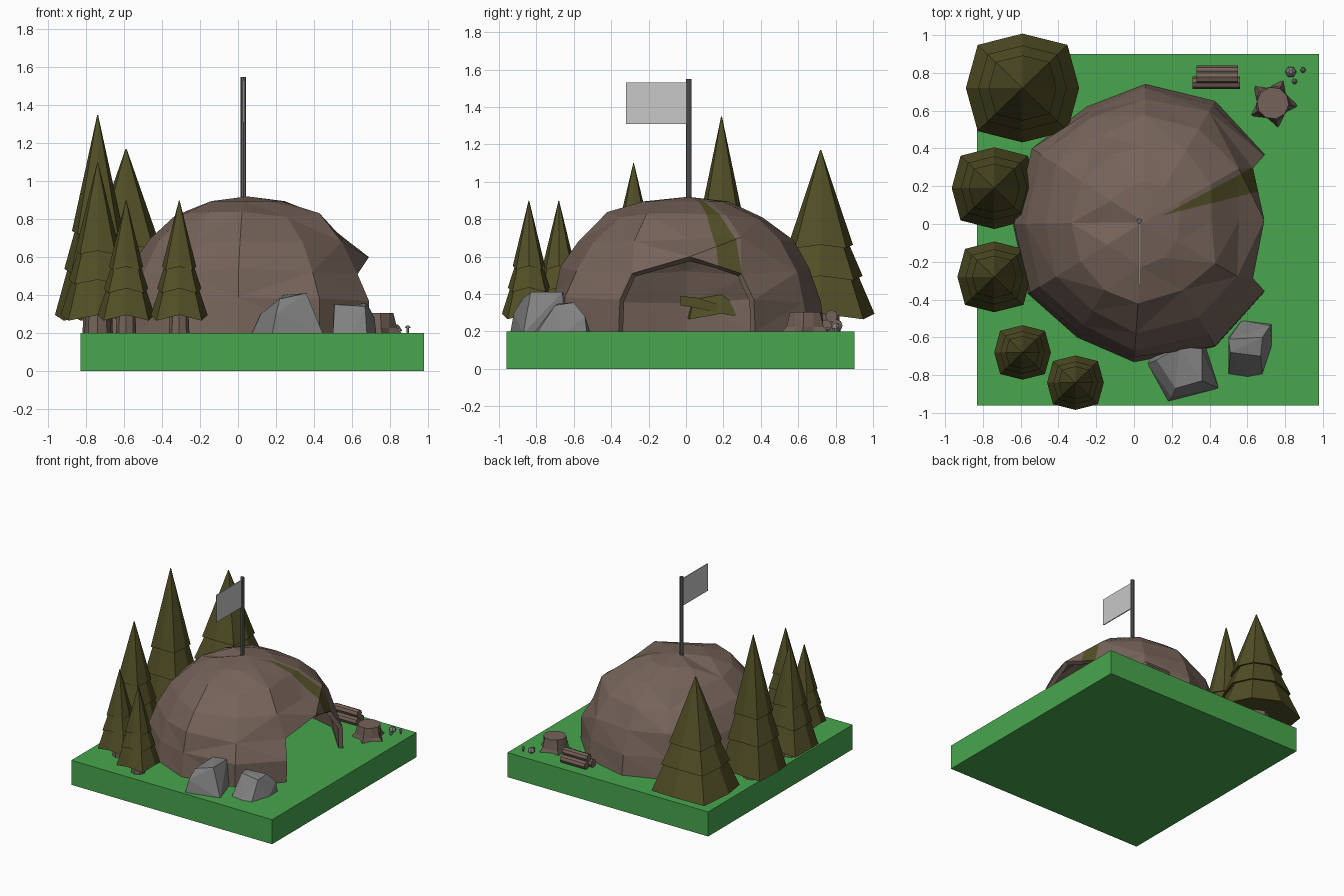
import bpy, bmesh, math, random
from mathutils import Vector

if "Cube" in bpy.data.objects:
    bpy.data.objects.remove(bpy.data.objects["Cube"])
random.seed(4)


def mat(name, c):
    m = bpy.data.materials.new(name)
    m.diffuse_color = (*c, 1)
    m.use_nodes = True
    m.node_tree.nodes["Principled BSDF"].inputs["Base Color"].default_value = m.diffuse_color
    return m


GREEN = mat("grass green", (0.065, 0.38, 0.074))
BROWN = mat("earth brown", (0.178, 0.125, 0.1))
OLIVE = mat("olive foliage", (0.083, 0.078, 0.019))
GREY = mat("stone grey", (0.22, 0.22, 0.22))
DARK = mat("pole grey", (0.12, 0.12, 0.125))
LIGHT = mat("flag light grey", (0.58, 0.58, 0.58))


def finish(bm, name, *mats, recalc=True):
    if recalc:
        bmesh.ops.recalc_face_normals(bm, faces=bm.faces[:])
    me = bpy.data.meshes.new(name)
    bm.to_mesh(me)
    bm.free()
    for m in mats:
        me.materials.append(m)
    ob = bpy.data.objects.new(name, me)
    bpy.context.collection.objects.link(ob)
    return ob


def box(name, lo, hi, m):
    bm = bmesh.new()
    bmesh.ops.create_cube(bm, size=1)
    for v in bm.verts:
        v.co = [(a + b) / 2 + c * (b - a) for a, b, c in zip(lo, hi, v.co)]
    return finish(bm, name, m)


def rings(bm, loops):
    """Closed solid skinned through equal-length loops of points."""
    vs = [[bm.verts.new(p) for p in lp] for lp in loops]
    n = len(vs[0])
    for a, b in zip(vs, vs[1:]):
        for i in range(n):
            j = (i + 1) % n
            bm.faces.new((a[i], a[j], b[j], b[i]))
    bm.faces.new(vs[0][::-1])
    bm.faces.new(vs[-1])


def circle(x, y, z, r, n):
    return [(x + r * math.cos(2 * math.pi * i / n), y + r * math.sin(2 * math.pi * i / n), z)
            for i in range(n)]


def hull(name, pts, m):
    bm = bmesh.new()
    for p in pts:
        bm.verts.new(p)
    r = bmesh.ops.convex_hull(bm, input=bm.verts[:])
    bmesh.ops.delete(bm, geom=[g for g in r["geom_interior"] if isinstance(g, bmesh.types.BMVert)],
                     context='VERTS')
    return finish(bm, name, m)


# Ground slab
box("ground_slab", (-0.83, -0.96, 0), (0.98, 0.90, 0.2), GREEN)

# Cave dome: twelve-sided shell with an open mouth towards +x
outline = [(.69, .02), (.69, .37), (.43, .65), (.06, .74), (-.25, .62), (-.54, .40),
           (-.64, .0), (-.56, -.37), (-.30, -.60), (.0, -.73), (.43, -.65), (.69, -.36)]
levels = [(.2, 1), (.37, .98), (.53, .9), (.69, .77), (.82, .57), (.895, .3)]
cx, cy = 0.05, 0.01
bm = bmesh.new()
grid = []
for k, (z, s) in enumerate(levels):
    row = []
    for i, (x, y) in enumerate(outline):
        mouth = k < 3 and i in (0, 1, 11)
        j = 0 if mouth or k == 0 else random.uniform(-.025, .025)
        dz = 0 if mouth or k == 0 else random.uniform(-.02, .02) * (k < 5)
        px, py = cx + (x - cx) * (s + j), cy + (y - cy) * (s + j)
        if mouth and k == 1:
            px, py = x, y * 0.98
        if mouth and k == 2:      # flared arch rim
            px, py, dz = (.69, .02, .07) if i == 0 else (.63, .8 * y, -.02)
        if k == 5 and i == 6:     # small hollow beside the pole
            dz = -.03
        row.append(bm.verts.new((px, py, z + dz)))
    grid.append(row)
top = bm.verts.new((cx, cy, .92))
for k in range(len(levels)):
    for i in range(12):
        j = (i + 1) % 12
        if k < 2 and i in (0, 11):
            continue
        if k == 5:
            bm.faces.new((grid[k][i], grid[k][j], top))
        else:
            bm.faces.new((grid[k][i], grid[k][j], grid[k + 1][j], grid[k + 1][i]))
bmesh.ops.delete(bm, geom=[v for v in bm.verts if not v.link_faces], context='VERTS')
bmesh.ops.triangulate(bm, faces=bm.faces[:])
# moss wedge running down to the mouth
apex = Vector((.15, .045, 0))
for slope in (.25, .53):
    near = [f for f in bm.faces if f.calc_center_median().x > 0.1]
    geom = near + list({e for f in near for e in f.edges}) + list({v for f in near for v in f.verts})
    bmesh.ops.bisect_plane(bm, geom=geom, plane_co=apex, plane_no=(-slope, 1, 0), dist=1e-5)
for f in bm.faces:
    d = f.calc_center_median() - apex
    if d.x > 0 and .25 * d.x < d.y < .53 * d.x:
        f.material_index = 1
dome = finish(bm, "cave_dome", BROWN, OLIVE, BROWN, BROWN, recalc=False)
sol = dome.modifiers.new("shell", 'SOLIDIFY')
sol.thickness, sol.offset = 0.035, -1
sol.material_offset = sol.material_offset_rim = 2

# Moss patch on the inner back wall
bm = bmesh.new()
bm.faces.new([bm.verts.new((-.53, y, z)) for y, z in
              [(-.03, .34), (.13, .31), (.25, .31), (.22, .33), (.06, .38), (-.03, .39)]])
bmesh.ops.solidify(bm, geom=bm.faces[:], thickness=.008)
finish(bm, "inner_moss", OLIVE)


# Conifers: trunk and three skirted eight-sided tiers
def skirt(x, y, z, r, drop):
    pts = []
    for i in range(8):
        a, odd = math.pi * i / 4, i % 2
        q = r * (1.12 if odd else 1)
        pts.append((x + q * math.cos(a), y + q * math.sin(a) * .96, z - (0 if odd else -drop)))
    return pts


def conifer(n, x, y, r, h):
    bm = bmesh.new()
    rings(bm, [circle(x, y, .19, r * .36, 8), circle(x, y, .4, r * .3, 8)])
    finish(bm, f"trunk_{n}", BROWN)
    z0 = .265
    H = h - z0
    bm = bmesh.new()
    for f0, r0, f1, r1 in ((0, 1, .33, .6), (.23, .78, .5, .45), (.42, .6, 1, .01)):
        rings(bm, [skirt(x, y, z0 + f0 * H, r * r0, .03 * r0),
                   skirt(x, y, z0 + f1 * H, r * r1, 0)])
    finish(bm, f"foliage_{n}", OLIVE)


for n, t in enumerate([(-.59, .72, .30, 1.17), (-.74, .19, .225, 1.35), (-.74, -.28, .195, 1.10),
                       (-.59, -.68, .15, .90), (-.31, -.84, .15, .90)]):
    conifer(n + 1, *t)

# Flagpole and flag
bm = bmesh.new()
rings(bm, [circle(.028, .015, .86, .015, 8), circle(.028, .015, 1.55, .015, 8)])
finish(bm, "flag_pole", DARK)
box("flag", (.024, -.32, 1.31), (.032, .01, 1.53), LIGHT)

# Boulders
hull("boulder_left", [(.07, -.74, .19), (.18, -.94, .19), (.45, -.87, .19), (.38, -.65, .19),
                      (.10, -.66, .19), (.12, -.72, .3), (.22, -.87, .38), (.24, -.65, .4),
                      (.36, -.66, .41), (.36, -.83, .41), (.2, -.92, .3)], GREY)
hull("boulder_right", [(.5, -.8, .19), (.6, -.815, .19), (.68, -.8, .19), (.73, -.65, .19),
                       (.73, -.53, .19), (.57, -.51, .19), (.5, -.6, .19), (.5, -.61, .35),
                       (.68, -.6, .355), (.51, -.68, .35), (.67, -.7, .34), (.72, -.54, .28)], GREY)

# Stump with flared roots
bm = bmesh.new()
loops = []
for z, r, flare in ((.19, .085, .055), (.225, .085, .02), (.305, .085, 0)):
    loops.append([(.735 + (r + flare * (i % 2)) * math.cos(i * math.pi / 5 + .5),
                   .64 + (r + flare * (i % 2)) * math.sin(i * math.pi / 5 + .5), z)
                  for i in range(10)])
rings(bm, loops)
finish(bm, "tree_stump", BROWN)

# Log pile
for n, (x0, x1, y, z) in enumerate([(.31, .56, .748, .232), (.33, .55, .806, .232),
                                    (.33, .55, .778, .283)]):
    bm = bmesh.new()
    rings(bm, [[(x, y + a, z + b) for a, b, _ in circle(0, 0, 0, .032, 8)] for x in (x0, x1)])
    finish(bm, f"log_{n + 1}", BROWN)

# Mushrooms
for n, (x, y, r, z) in enumerate([(.83, .805, .03, .215), (.895, .815, .015, .225),
                                  (.85, .755, .015, .21)]):
    bm = bmesh.new()
    rings(bm, [circle(x, y, .19, r * .4, 6), circle(x, y, z, r * .4, 6), circle(x, y, z, r, 6),
               circle(x, y, z + r * .6, r * .8, 6), circle(x, y, z + r, r * .35, 6)])
    finish(bm, f"mushroom_{n + 1}", GREY)
